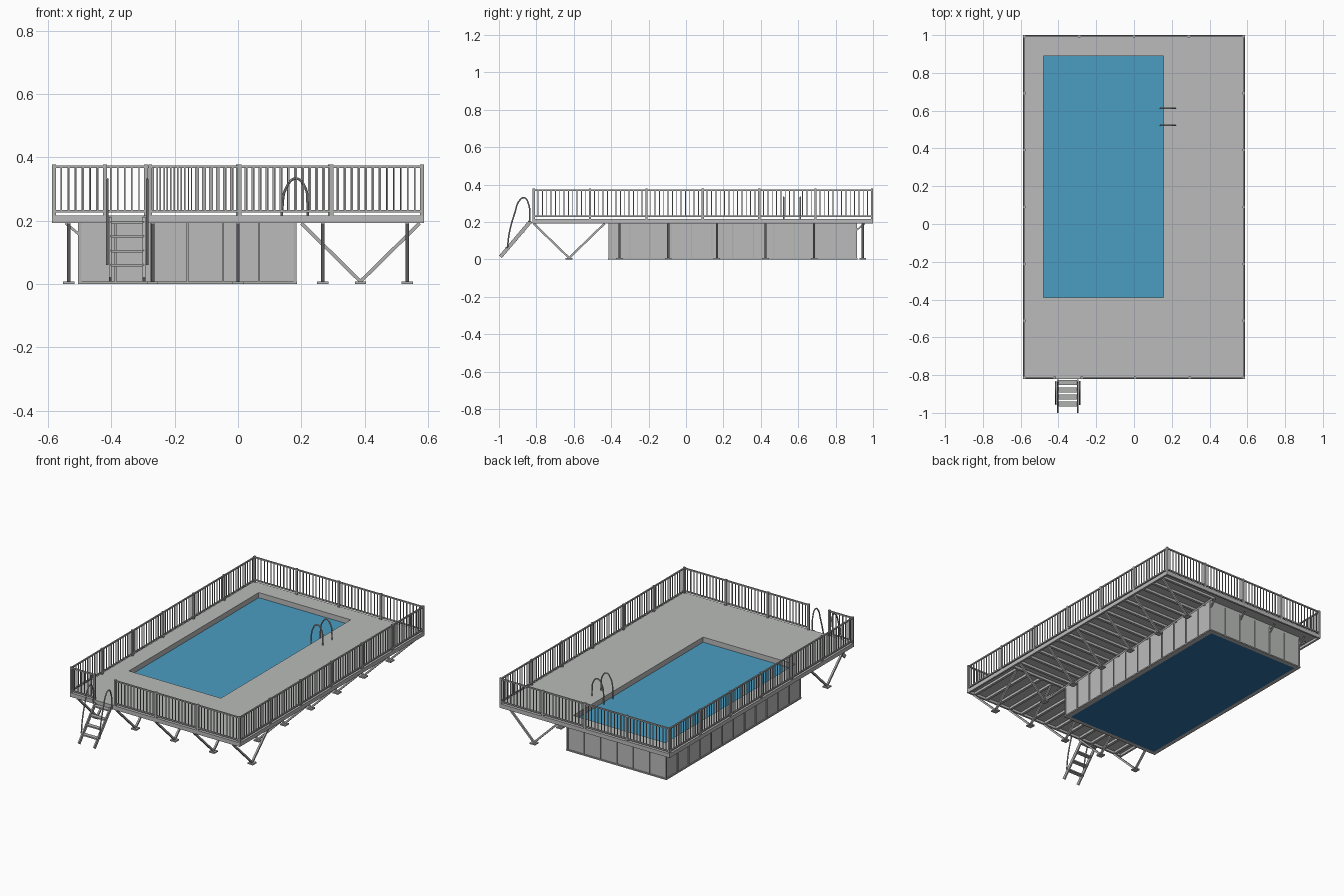
import bpy, bmesh
from mathutils import Matrix, Vector

cube = bpy.data.objects.get("Cube")
if cube:
    bpy.data.objects.remove(cube, do_unlink=True)


def material(name, rgb):
    m = bpy.data.materials.new(name)
    m.use_nodes = True
    m.diffuse_color = (*rgb, 1)
    m.node_tree.nodes["Principled BSDF"].inputs["Base Color"].default_value = (*rgb, 1)
    return m


GREY = material("light grey", (0.49, 0.5, 0.49))
STEEL = material("steel grey", (0.43, 0.44, 0.43))
WATER = material("pool water blue", (0.07, 0.34, 0.54))
DEEP = material("deep blue", (0.03, 0.16, 0.38))


class Part:
    """Collects boxes and beams into one object."""

    def __init__(self, name, mat):
        self.name, self.mat, self.bm = name, mat, bmesh.new()

    def box(self, lo, hi):
        lo, hi = Vector(lo), Vector(hi)
        mat = Matrix.Translation((lo + hi) / 2) @ Matrix.Diagonal((*(hi - lo), 1))
        bmesh.ops.create_cube(self.bm, size=1, matrix=mat)

    def beam(self, a, b, w, h=None):
        a, b = Vector(a), Vector(b)
        z = (b - a).normalized()
        ref = Vector((0, 0, 1)) if abs(z.z) < 0.99 else Vector((0, 1, 0))
        x = z.cross(ref).normalized()
        rot = Matrix((x, z.cross(x), z)).transposed().to_4x4()
        size = Matrix.Diagonal((w, h or w, (b - a).length, 1))
        bmesh.ops.create_cube(self.bm, size=1, matrix=Matrix.Translation((a + b) / 2) @ rot @ size)

    def frame(self, outer, inner, z0, z1):
        # rectangular ring of four boxes; bounds are x0, y0, x1, y1
        ox0, oy0, ox1, oy1 = outer
        ix0, iy0, ix1, iy1 = inner
        self.box((ox0, oy0, z0), (ox1, iy0, z1))
        self.box((ox0, iy1, z0), (ox1, oy1, z1))
        self.box((ox0, iy0, z0), (ix0, iy1, z1))
        self.box((ix1, iy0, z0), (ox1, iy1, z1))

    def done(self):
        me = bpy.data.meshes.new(self.name)
        self.bm.to_mesh(me)
        self.bm.free()
        me.materials.append(self.mat)
        ob = bpy.data.objects.new(self.name, me)
        bpy.context.collection.objects.link(ob)


def tube(name, points, radius):
    cu = bpy.data.curves.new(name, "CURVE")
    cu.dimensions = "3D"
    cu.bevel_depth, cu.bevel_resolution, cu.resolution_u = radius, 2, 6
    cu.use_fill_caps = True
    sp = cu.splines.new("BEZIER")
    sp.bezier_points.add(len(points) - 1)
    for bp, p in zip(sp.bezier_points, points):
        bp.co = p
        bp.handle_left_type = bp.handle_right_type = "AUTO"
    cu.materials.append(STEEL)
    ob = bpy.data.objects.new(name, cu)
    bpy.context.collection.objects.link(ob)
    bpy.ops.object.select_all(action="DESELECT")
    ob.select_set(True)
    bpy.context.view_layer.objects.active = ob
    bpy.ops.object.convert(target="MESH")
    bpy.ops.object.shade_smooth_by_angle()


def spread(a, b, n):
    return [a + (b - a) * i / n for i in range(n + 1)]


X, Y0, Y1 = 0.587, -0.82, 1.0              # deck bounds
DECK = (-X, Y0, X, Y1)
POOL = (-0.50, -0.41, 0.18, 0.91)          # tank outside
BASIN = (-0.48, -0.39, 0.155, 0.89)        # tank inside
UNDER, TOP, RAIL = 0.192, 0.217, 0.375

# Deck plate with pool opening, and its edge beam
p = Part("deck", GREY)
p.frame(DECK, BASIN, 0.207, TOP)
p.done()
p = Part("deck_edge_beam", GREY)
p.frame(DECK, (-X + .012, Y0 + .012, X - .012, Y1 - .012), UNDER, 0.207)
p.done()

# Tank walls, ribs and base flange
p = Part("pool_walls", GREY)
p.frame(POOL, BASIN, 0, 0.207)
p.done()
p = Part("pool_wall_ribs", STEEL)
px0, py0, px1, py1 = POOL
for x in spread(px0, px1, 6):
    for y in (py0, py1):
        p.box((x - .003, y - .005, 0), (x + .003, y + .005, UNDER))
for y in spread(py0, py1, 12):
    for x in (px0, px1):
        p.box((x - .005, y - .003, 0), (x + .005, y + .003, UNDER))
p.frame((px0 - .006, py0 - .006, px1 + .006, py1 + .006), POOL, 0, 0.008)
p.done()

# Water and floor
p = Part("water", WATER)
p.box((*BASIN[:2], 0.03), (*BASIN[2:], 0.185))
p.done()
p = Part("pool_floor", DEEP)
p.box((*BASIN[:2], 0.0), (*BASIN[2:], 0.029))
p.done()

# Joists under the deck
p = Part("deck_joists", GREY)
front_x = (-0.535, -0.27, 0, 0.268, 0.535)
side_y = spread(-0.355, 0.945, 5)
for y in spread(-0.355, 0.945, 15):
    p.box((px1, y - .008, UNDER), (X - .01, y + .008, 0.207))
for x in spread(-0.535, 0.535, 12):
    p.box((x - .008, Y0 + .01, UNDER), (x + .008, py0, 0.207))
p.box((px1, py0 - .012, UNDER), (X - .01, py0, 0.207))
p.done()

# V-shaped supports with foot plates
p = Part("v_supports", STEEL)
feet = Part("support_feet", STEEL)


def support(c, axis, reach):
    c, axis = Vector((*c, 0.008)), Vector(axis)
    for s in (-1, 1):
        p.beam(c, c + axis * s * reach + Vector((0, 0, UNDER - 0.008)), 0.011)
    feet.box(c - Vector((.018, .018, .008)), c + Vector((.018, .018, 0)))


for x in front_x:
    support((x, -0.625), (0, 1, 0), 0.19)
for y in side_y:
    support((0.387, y), (1, 0, 0), 0.187)
p.done()
feet.done()

# Small brackets on the narrow overhangs
p = Part("overhang_brackets", STEEL)
for x in spread(px0, px1, 3):
    p.beam((x, py1, 0.155), (x, 0.955, UNDER), 0.008)
for y in spread(py0, py1, 6):
    p.beam((px0, y, 0.155), (-0.545, y, UNDER), 0.008)
p.done()

# Railing with an opening for the entry ladder
posts = Part("railing_posts", STEEL)
rails = Part("railing_rails", STEEL)
bars = Part("railing_balusters", STEEL)


def railing(stations):
    for a in stations:
        posts.box((a[0] - .006, a[1] - .006, UNDER), (a[0] + .006, a[1] + .006, RAIL + .003))
    for a, b in zip(stations, stations[1:]):
        a, b = Vector((*a, 0)), Vector((*b, 0))
        for z in (0.23, RAIL - .004):
            up = Vector((0, 0, z))
            rails.beam(a + up, b + up, 0.008)
        n = max(2, round((b - a).length / 0.0225))
        for i in range(1, n):
            q = a.lerp(b, i / n)
            bars.beam(q + Vector((0, 0, 0.23)), q + Vector((0, 0, RAIL - .004)), 0.0045)


ex, ya, yb = X - .006, Y0 + .006, Y1 - .006
for x in (-ex, ex):
    railing([(x, y) for y in spread(ya, yb, 6)])
railing([(x, yb) for x in spread(-ex, ex, 4)])
railing([(-ex, ya), (-0.42, ya)])
railing([(x, ya) for x in (-0.277, 0.005, 0.295, ex)])
for part in (posts, rails, bars):
    part.done()

# Entry ladder: stringers, treads and curved handrails
p = Part("entry_ladder", STEEL)
low, high = Vector((0, -0.992, 0.014)), Vector((0, -0.83, 0.205))
for x in (-0.403, -0.297):
    p.beam(low + Vector((x, 0, 0)), high + Vector((x, 0, 0)), 0.008, 0.02)
for i in range(1, 5):
    c = low.lerp(high, i * 0.235)
    p.box((-0.403, c.y - .013, c.z - .004), (-0.297, c.y + .013, c.z + .004))
p.done()
grip = [(-0.955, 0.06), (-0.945, 0.14), (-0.915, 0.25), (-0.89, 0.315),
        (-0.865, 0.33), (-0.843, 0.30), (-0.835, 0.2)]
for side, x in (("right", -0.413), ("left", -0.287)):
    tube("entry_handrail_" + side, [(x, y, z) for y, z in grip], 0.004)

# Pool ladder hoops
hoop = [(0.14, 0.15), (0.14, 0.24), (0.153, 0.305), (0.183, 0.333),
        (0.212, 0.305), (0.22, 0.25), (0.22, 0.215)]
for end, y in (("front", 0.522), ("back", 0.612)):
    tube("pool_ladder_hoop_" + end, [(x, y, z) for x, z in hoop], 0.004)
